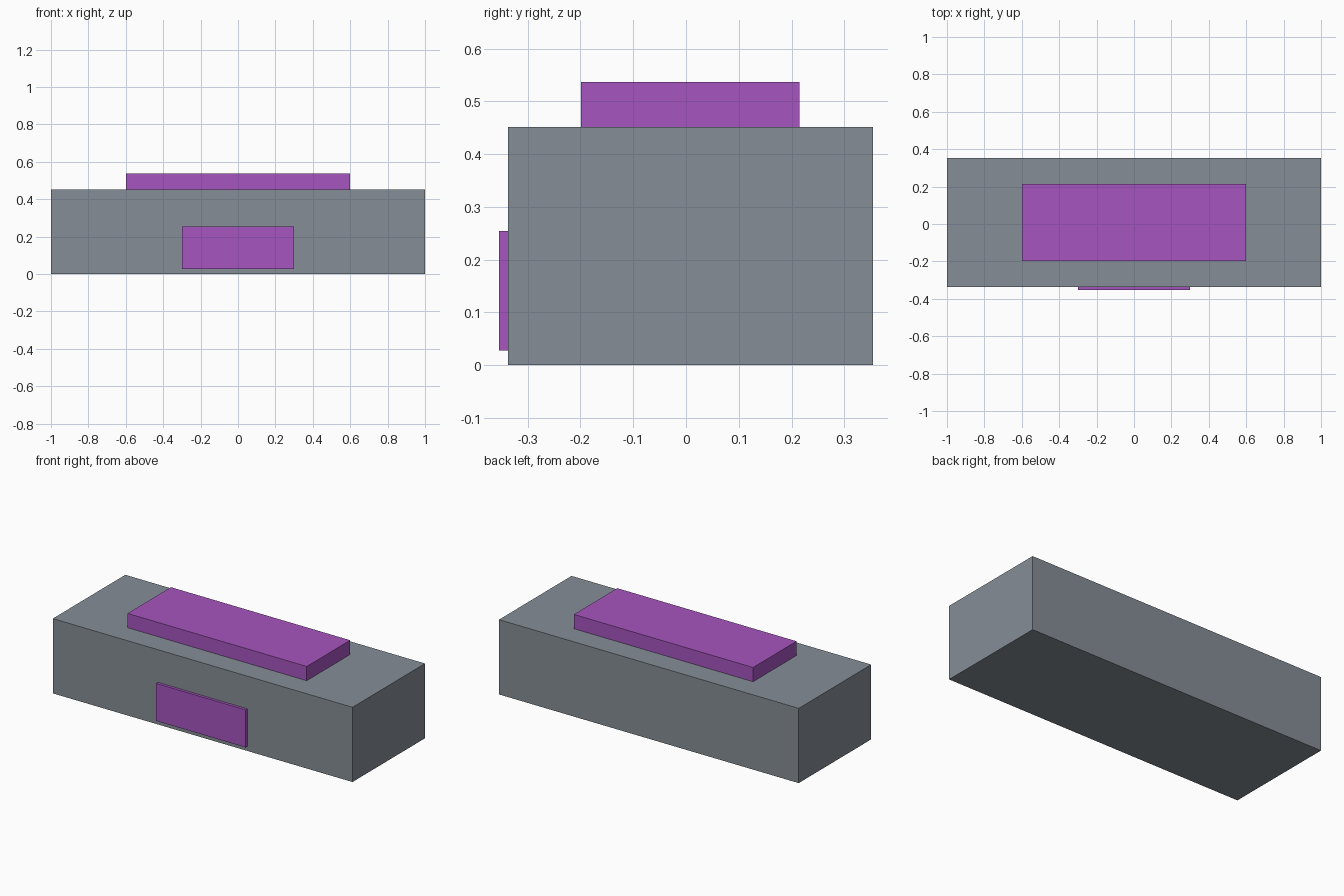
import bpy
from mathutils import Vector

cube = bpy.data.objects.get("Cube")
if cube:
    bpy.data.objects.remove(cube, do_unlink=True)


def make_material(name, rgb):
    mat = bpy.data.materials.new(name)
    mat.use_nodes = True
    color = (*rgb, 1.0)
    mat.diffuse_color = color
    mat.node_tree.nodes["Principled BSDF"].inputs["Base Color"].default_value = color
    return mat


def make_box(name, low, high, mat):
    """Box spanning two opposite corners."""
    low, high = Vector(low), Vector(high)
    bpy.ops.mesh.primitive_cube_add(size=1, location=(low + high) / 2)
    box = bpy.context.object
    box.name = name
    box.scale = high - low
    bpy.ops.object.transform_apply(location=False, rotation=False, scale=True)
    box.data.materials.append(mat)
    return box


grey = make_material("slate grey", (0.238, 0.270, 0.305))
purple = make_material("purple", (0.381, 0.091, 0.521))

# Main block
make_box("body", (-1, -0.337, 0), (1, 0.354, 0.451), grey)
# Raised slab on top
make_box("top_slab", (-0.598, -0.199, 0.451), (0.598, 0.215, 0.537), purple)
# Panel on the front face
make_box("front_panel", (-0.299, -0.354, 0.028), (0.299, -0.337, 0.254), purple)
